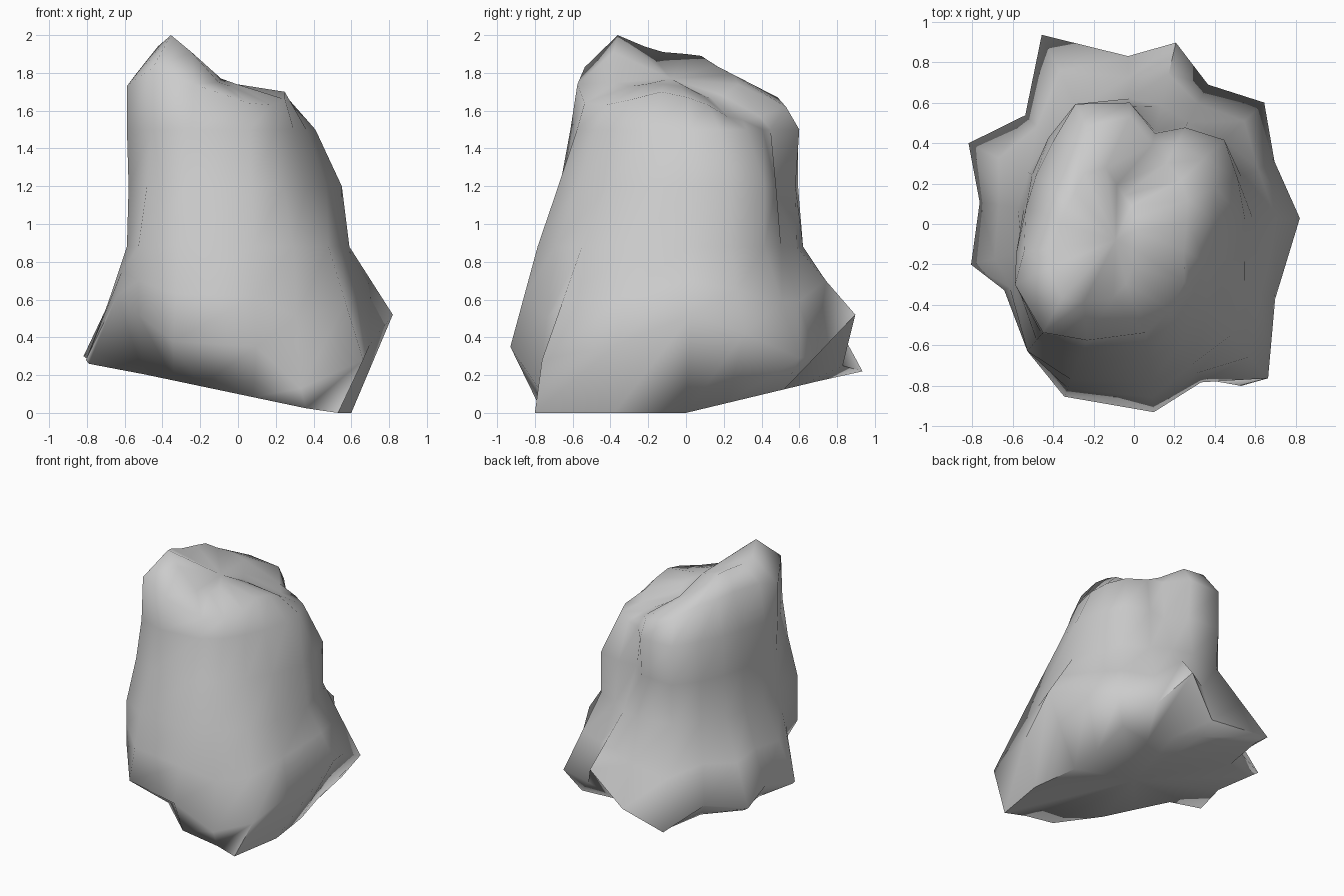
import bpy, bmesh
from math import radians, sin, cos
from mathutils import Vector

# Column directions (degrees), picked at the corners of the rock's outline
angles = [2, 24, 43, 62, 77, 92, 116, 135, 154, 172, 194, 207, 230, 248, 276, 293, 311, 332]
N = len(angles)

# Underside edge, tucked in below the lip (x, y)
base_xy = [(.55, 0), (.53, .22), (.54, .52), (.28, .48), (.14, .60), (-.03, .70), (-.42, .84),
           (-.48, .50), (-.76, .37), (-.70, .10), (-.79, -.20), (-.50, -.20), (-.34, -.40),
           (-.20, -.58), (.08, -.80), (.36, -.77), (.53, -.80), (.60, -.38)]
# Flared foot: radius and height of the lip
lip_r = [.82, .76, .88, .78, .92, .83, 1.04, .76, .91, .77, .83, .72, .82, .92, .935, .85, 1.01, .79]
lip_z = [.52, .42, .29, .30, .52, .25, .22, .30, .30, .35, .28, .62, .52, .38, .35, .13, .28, .36]
# Body girth at three heights
waist = [.59, .58, .61, .57, .60, .62, .64, .60, .58, .58, .59, .66, .82, .83, .79, .75, .73, .62]
chest = [.55, .56, .61, .54, .47, .58, .66, .60, .56, .55, .57, .65, .75, .72, .68, .62, .55, .53]
shoulder = [.41, .44, .47, .46, .46, .60, .66, .57, .54, .54, .60, .66, .71, .66, .58, .52, .45, .41]
# Rim of the crown, then the heights of the inner ridge
rim_r = [.26, .29, .32, .34, .40, .53, .54, .46, .46, .47, .56, .66, .70, .62, .54, .46, .38, .28]
rim_z = [1.67, 1.63, 1.57, 1.55, 1.57, 1.62, 1.67, 1.73, 1.76, 1.78, 1.79, 1.73, 1.83, 1.74, 1.64, 1.63, 1.66, 1.70]
ridge_z = [1.73, 1.71, 1.68, 1.66, 1.68, 1.74, 1.79, 1.84, 1.89, 1.90, 1.91, 1.94, 2.0, 1.91, 1.75, 1.73, 1.74, 1.74]


def ring(radii, heights):
    return [Vector((r * cos(radians(a)), r * sin(radians(a)), z))
            for r, a, z in zip(radii, angles, heights)]


# Tilted underside: low at the front right, lifted at the left and the back
def underside(x, y, limit):
    z = max(0, .1 - .21 * x, .24 * y)
    return Vector((x, y, min(z, limit)))


lip = ring(lip_r, lip_z)
body = ring(waist, [.88] * N)
base = [underside(x, y, p.z - .02) for (x, y), p in zip(base_xy, lip)]
rim = ring(rim_r, rim_z)
ridge = [Vector((p.x * .5 - .13, p.y * .6 - .04, z)) for p, z in zip(rim, ridge_z)]
rings = [base, lip, [(a + b) / 2 for a, b in zip(lip, body)], body,
         ring(chest, [1.2] * N), ring(shoulder, [1.5] * N), rim, ridge]

# Skin the rings and close both ends with fans
bm = bmesh.new()
loops = [[bm.verts.new(p) for p in r] for r in rings]
for lo, hi in zip(loops, loops[1:]):
    for i in range(N):
        j = (i + 1) % N
        bm.faces.new((lo[i], lo[j], hi[j], hi[i]))
for loop, tip in ((loops[0], (0, 0, .11)), (loops[-1], (-.09, -.08, 1.77))):
    c = bm.verts.new(tip)
    for i in range(N):
        bm.faces.new((loop[i], loop[(i + 1) % N], c))
bmesh.ops.recalc_face_normals(bm, faces=bm.faces)

mesh = bpy.data.meshes.new("rock")
bm.to_mesh(mesh)
bm.free()
rock = bpy.data.objects.new("rock", mesh)
bpy.context.collection.objects.link(rock)
bpy.context.view_layer.objects.active = rock
rock.select_set(True)
bpy.ops.object.shade_smooth_by_angle(angle=radians(75))
